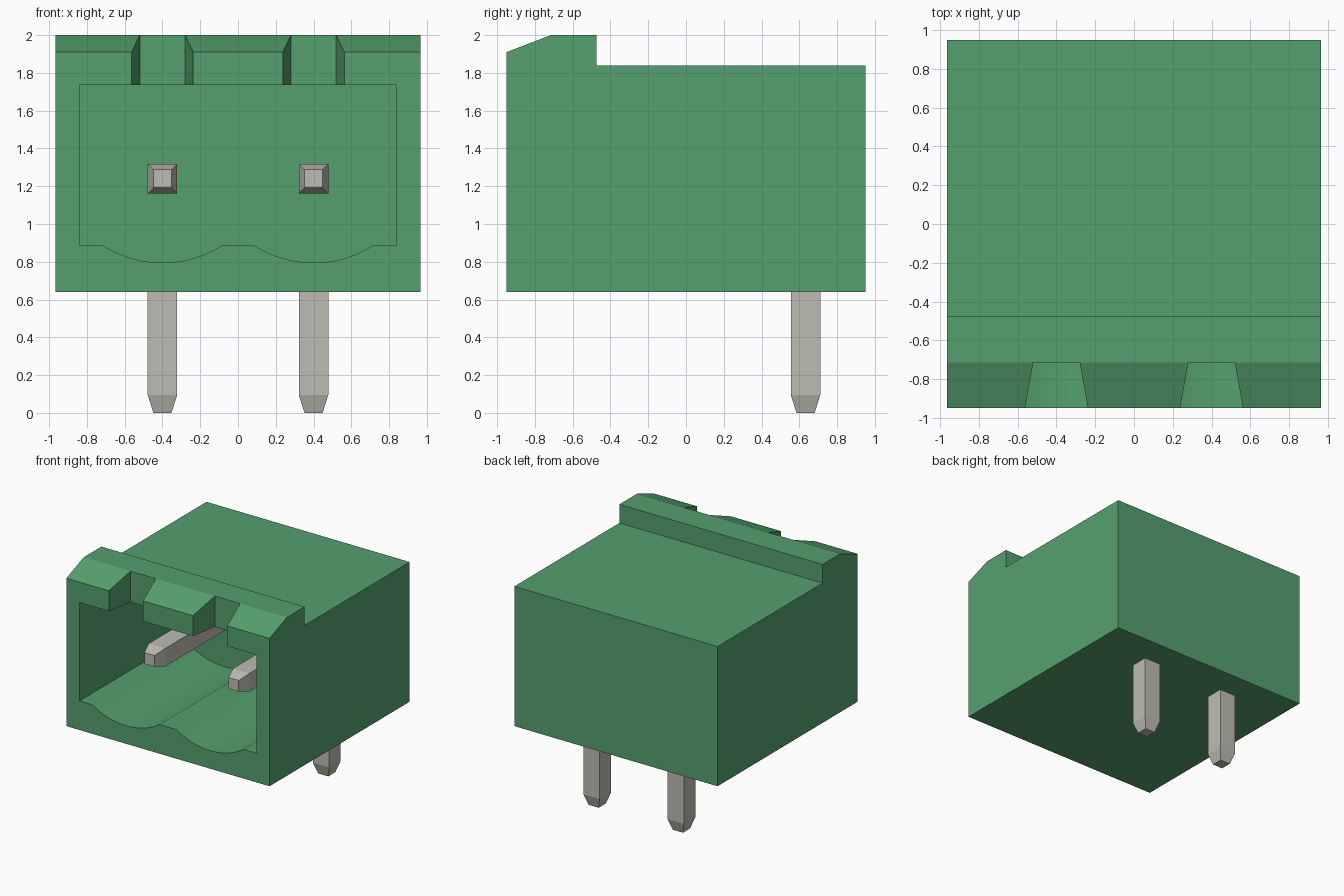
import bpy
import bmesh
import math

if "Cube" in bpy.data.objects:
    bpy.data.objects.remove(bpy.data.objects["Cube"])


def material(name, rgb):
    m = bpy.data.materials.new(name)
    m.use_nodes = True
    m.diffuse_color = (*rgb, 1)
    bsdf = m.node_tree.nodes["Principled BSDF"]
    bsdf.inputs["Base Color"].default_value = (*rgb, 1)
    bsdf.inputs["Roughness"].default_value = 0.6
    return m


GREEN = material("green plastic", (0.091, 0.352, 0.156))
METAL = material("pin metal", (0.515, 0.503, 0.445))


def loft(name, rings, mat):
    """Closed solid through a series of matching rings."""
    bm = bmesh.new()
    loops = [[bm.verts.new(p) for p in ring] for ring in rings]
    n = len(loops[0])
    for a, b in zip(loops, loops[1:]):
        for i in range(n):
            j = (i + 1) % n
            bm.faces.new((a[i], a[j], b[j], b[i]))
    bm.faces.new(loops[0])
    bm.faces.new(loops[-1])
    bmesh.ops.recalc_face_normals(bm, faces=bm.faces)
    mesh = bpy.data.meshes.new(name)
    bm.to_mesh(mesh)
    bm.free()
    mesh.materials.append(mat)
    obj = bpy.data.objects.new(name, mesh)
    bpy.context.collection.objects.link(obj)
    return obj


def select(obj):
    bpy.ops.object.select_all(action='DESELECT')
    obj.select_set(True)
    bpy.context.view_layer.objects.active = obj


def cut(obj, cutter):
    cutter.hide_render = True
    mod = obj.modifiers.new("cut", 'BOOLEAN')
    mod.operation = 'DIFFERENCE'
    mod.solver = 'EXACT'
    mod.object = cutter
    select(obj)
    bpy.ops.object.modifier_apply(modifier=mod.name)
    bpy.data.objects.remove(cutter)


HALF_W, FRONT, BACK = 0.965, -0.95, 0.95
PIN_X = (-0.4, 0.4)

# Housing: side profile with the raised, chamfered front lip
side = [(FRONT, 0.64), (BACK, 0.64), (BACK, 1.84), (-0.475, 1.84),
        (-0.475, 2.0), (-0.715, 2.0), (FRONT, 1.91)]
housing = loft("housing", [[(x, y, z) for y, z in side]
                           for x in (-HALF_W, HALF_W)], GREEN)

# Socket opening with a scalloped floor below each pin
half, drop, floor_z = 0.32, 0.095, 0.89
radius = (half ** 2 + drop ** 2) / (2 * drop)
spread = math.asin(half / radius)
STEPS = 20
outline = [(0.84, 1.735), (-0.84, 1.735), (-0.84, floor_z)]
for px in PIN_X:
    for i in range(STEPS + 1):
        t = spread * (2 * i / STEPS - 1)
        outline.append((px + radius * math.sin(t),
                        floor_z - drop + radius * (1 - math.cos(t))))
outline.append((0.84, floor_z))
cut(housing, loft("socket_cutter", [[(x, y, z) for x, z in outline]
                                    for y in (FRONT - 0.1, 0.38)], GREEN))

# Tapered keying slots through the lip, widening toward the front
for px in PIN_X:
    slot = [(px - 0.12, -0.715), (px + 0.12, -0.715),
            (px + 0.177, -1.03), (px - 0.177, -1.03)]
    cut(housing, loft("slot_cutter", [[(x, y, z) for x, y in slot]
                                      for z in (1.6, 2.1)], GREEN))
select(housing)
bpy.ops.object.shade_smooth_by_angle(angle=math.radians(15))

# Bent square pins: pointed contact in the socket, pointed leg below
PIN_Y, PIN_Z, R, TIP = 0.633, 1.24, 0.078, 0.048


def square(r):
    return [(-r, -r), (r, -r), (r, r), (-r, r)]


for px, label in zip(PIN_X, ("right", "left")):
    rings = [[(px + a, y, PIN_Z + b) for a, b in square(r)]
             for y, r in ((-0.63, TIP), (-0.53, R))]
    rings.append([(px + a, PIN_Y + b, PIN_Z + b) for a, b in square(R)])
    rings += [[(px + a, PIN_Y + b, z) for a, b in square(r)]
              for z, r in ((0.095, R), (0.0, TIP))]
    loft(label + "_pin", rings, METAL)
